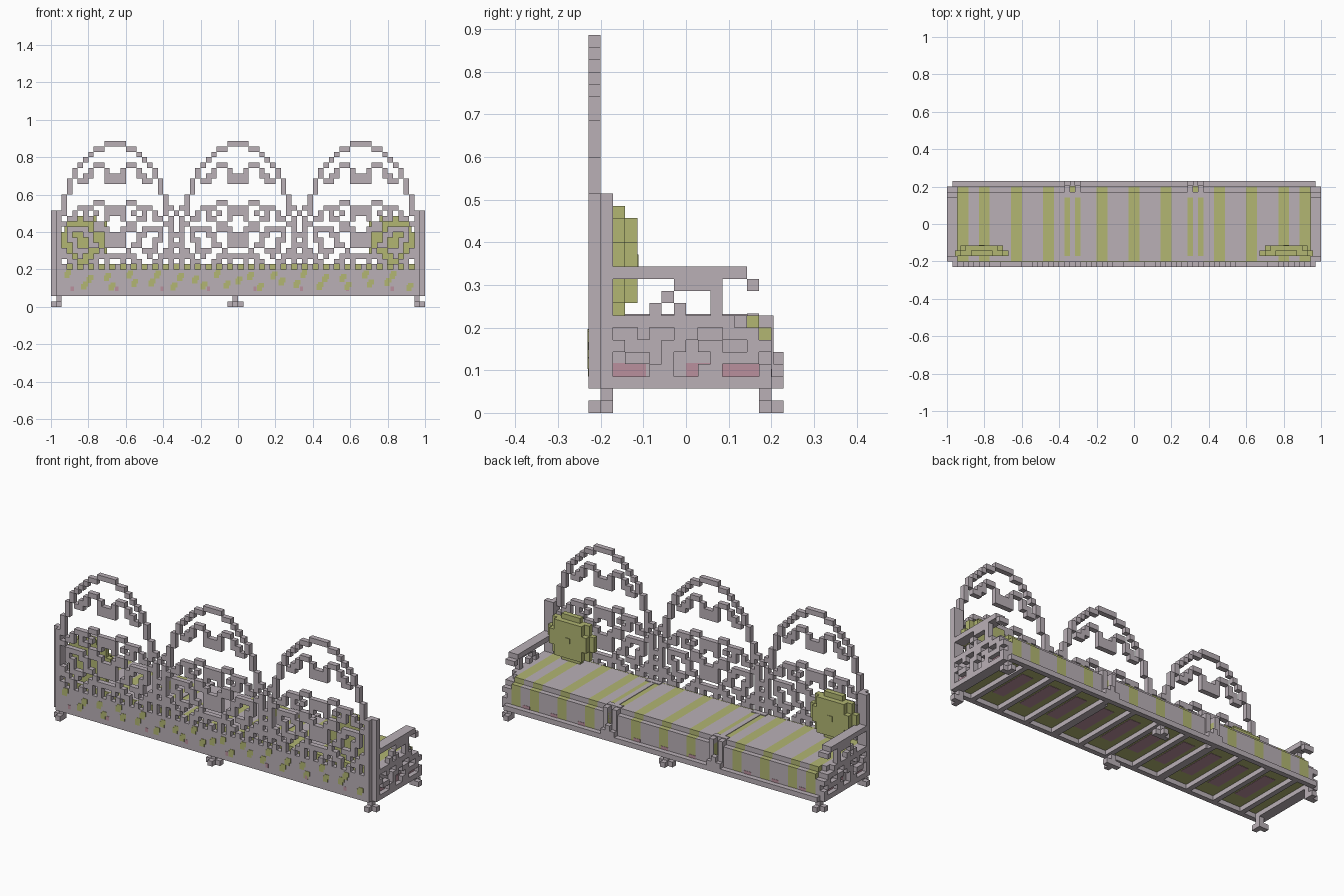
import bpy
import bmesh
import math

old = bpy.data.objects.get("Cube")
if old:
    bpy.data.objects.remove(old, do_unlink=True)

U = 2 / 70  # size of one block


def make_material(name, rgb):
    m = bpy.data.materials.new(name)
    m.use_nodes = True
    m.diffuse_color = (*rgb, 1)
    m.node_tree.nodes["Principled BSDF"].inputs["Base Color"].default_value = (*rgb, 1)
    return m


MAUVE = make_material("mauve_paint", (0.49, 0.434, 0.47))
GREEN = make_material("olive_fabric", (0.445, 0.468, 0.17))
PINK = make_material("dusty_pink", (0.49, 0.28, 0.34))


def blocks(name, boxes, mat, mirror=False):
    """One object from (x0, x1, y0, y1, z0, z1) boxes given in block units."""
    bm = bmesh.new()
    todo = list(boxes)
    if mirror:
        todo += [(-b[1], -b[0], *b[2:]) for b in boxes]
    for x0, x1, y0, y1, z0, z1 in todo:
        vs = bmesh.ops.create_cube(bm, size=1)["verts"]
        for v in vs:
            v.co.x = U * (x1 if v.co.x > 0 else x0)
            v.co.y = U * (y1 if v.co.y > 0 else y0)
            v.co.z = U * (z1 if v.co.z > 0 else z0)
    me = bpy.data.meshes.new(name)
    bm.to_mesh(me)
    bm.free()
    me.materials.append(mat)
    ob = bpy.data.objects.new(name, me)
    bpy.context.collection.objects.link(ob)
    return ob


def runs(row):
    """Start and end of every filled run in a pattern row."""
    start = None
    for i, c in enumerate(row + "."):
        if c == "#" and start is None:
            start = i
        elif c != "#" and start is not None:
            yield start, i
            start = None


# Half of one scrollwork arch, from its centre outwards, top row first
ARCH = """
##
..##
....#
.....#
..##..#
.#..#..#
##..##.#
##...##.#
........#
........#
.........#
..##.....#
##..###..##.
##.#.#.#.#.#
.#..##.##.#.
..##.....##.
.###.####.#.
##..##..#.##
##..#..##.#.
##.##..#..##
..#..###.##.
####..#.####
.#.##..##.#.
""".split()

arches = []
for centre in (-23, 0, 23):
    for r, row in enumerate(ARCH):
        z = 30 - r
        for a, b in runs(row):
            for lo, hi in ((centre + a, centre + b), (centre - b, centre - a)):
                lo, hi = max(lo, -33), min(hi, 33)
                if hi > lo:
                    arches.append((lo, hi, -8, -7, z, z + 1))
blocks("scrollwork_back", arches, MAUVE)

# Back panel with notched top edge
notches = [(x, x + 1, -8, -7, 7, 8) for x in range(-33, 33, 2)]
blocks("back_panel", [(-34, 34, -8, -7, 2, 7)] + notches, MAUVE)
blocks("cushion_back_edge", [(-33, 33, -7.05, -6.9, 7, 8.02)], GREEN)

# Printed spots on the back panel
spots, buds = [], []
for k in range(-15, 16):
    x = k * 2.1 + 0.6 * math.sin(k * 3)
    z = 4.6 + 1.2 * math.sin(k * 2.4)
    spots += [(x - 0.5, x + 0.5, -8.06, -8, z - 0.4, z + 0.7),
              (x - 0.2, x + 0.8, -8.08, -8, z + 0.2, z + 1.1)]
    if k % 4 == 1:
        buds.append((x + 0.7, x + 1.3, -8.06, -8, 3, 3.8))
blocks("panel_spots", spots, GREEN)
blocks("panel_buds", buds, PINK)

# Striped cushions: alternate green and mauve between the edges
stripes = {0: [], 1: []}
for edges in ([12, 13, 15, 17, 21, 23, 27, 29, 31, 33], [0, 1, 5, 7, 10, 11]):
    for i, (a, b) in enumerate(zip(edges, edges[1:])):
        stripes[i % 2] += [(a, b, -7, 6, 3, 8), (a, b, 6, 7, 3, 7)]
blocks("cushion_green_stripes", stripes[0], GREEN, mirror=True)
blocks("cushion_mauve_stripes", stripes[1], MAUVE, mirror=True)

# Cushion underside and slats
blocks("cushion_underside", [(-33, 33, -7, 7, 2.9, 3)], GREEN)
slat_x = range(-30, 31, 6)
blocks("slats", [(x - 0.5, x + 0.5, -7, 7, 2, 2.9) for x in slat_x], MAUVE)
blocks("underside_print", [(x + 1.8, x + 4.2, -4, 4, 2.85, 2.9) for x in slat_x[:-1]], PINK)
blocks("cushion_buds", [(x, x + 1.5, 7, 7.06, 3, 3.6) for x in range(-31, 31, 6)], PINK)

# Base rails
blocks("front_rail", [(-34, 34, 7, 8, 2, 3)], MAUVE)
blocks("side_rails", [(33, 35, -7, 7, 2, 3)], MAUVE, mirror=True)

# Dividers between cushions
blocks("cushion_dividers", [
    (11, 12, -7, 6, 2, 8.1), (10, 13, -7, -6, 7, 8.15),
    (10, 13, 5, 6, 7, 8.15), (10, 11, 6, 7.2, 4, 8), (12, 13, 6, 7.2, 4, 8),
    (10, 13, 7, 8, 3, 4), (11, 12, 7, 8, 4, 5)], MAUVE, mirror=True)

# Rear corner posts
blocks("rear_posts", [(33, 35, -7, -6, 2, 18), (33, 34, -8, -7, 2, 18)], MAUVE, mirror=True)

# Side panels: backing sheet plus raised scrollwork
blocks("side_panels", [(33, 34, -7, 5, 3, 8), (33, 34, 5, 6, 3, 7),
                       (33, 34, 6, 7, 3, 6)], MAUVE, mirror=True)
SIDE = """
......####....
.....#...#....
....#.#..#....
.##########...
#..#..##..###.
##...##.##..##
#.##.#...####.
#...##..##...#
#............#
""".split()
scroll = []
for r, row in enumerate(SIDE):
    for a, b in runs(row):
        scroll.append((34, 35, a - 7, b - 7, 10 - r, 11 - r))
blocks("side_scrollwork", scroll, MAUVE, mirror=True)
blocks("side_print", [(34, 34.1, -6, -3.3, 3, 4.1), (34, 34.1, 0, 6, 3, 4.1)], PINK, mirror=True)

# Armrests with dropped tips
blocks("armrests", [(33, 35, -6, 5, 11, 12), (33, 35, 5, 6, 10, 11)], MAUVE, mirror=True)

# Legs and feet
corner, middle = [], []
for y, out in ((-7, -8), (6, 7)):
    corner += [(33, 34, y, y + 1, 0, 2), (34, 35, y, y + 1, 0, 1), (33, 34, out, out + 1, 0, 1)]
    middle += [(-1, 0, y, y + 1, 0, 2), (-2, 1, y, y + 1, 0, 1), (-1, 0, out, out + 1, 0, 1)]
blocks("corner_legs", corner, MAUVE, mirror=True)
blocks("middle_legs", middle, MAUVE)


# Round pillows in two stepped layers with a button
def disc(radius, y0, y1):
    out = []
    for k in range(-4, 5):
        w = round(math.sqrt(max(radius ** 2 - k * k, 0)) + 0.2)
        if w and abs(k) < radius:
            out.append((28.5 - w, 28.5 + w, y0, y1, 12 + k, 13 + k))
    return out


blocks("pillows", disc(4.6, -6, -5) + disc(3.8, -5, -4), GREEN, mirror=True)
blocks("pillow_buttons", [(28, 29, -4, -3.9, 12, 13)], GREEN, mirror=True)
